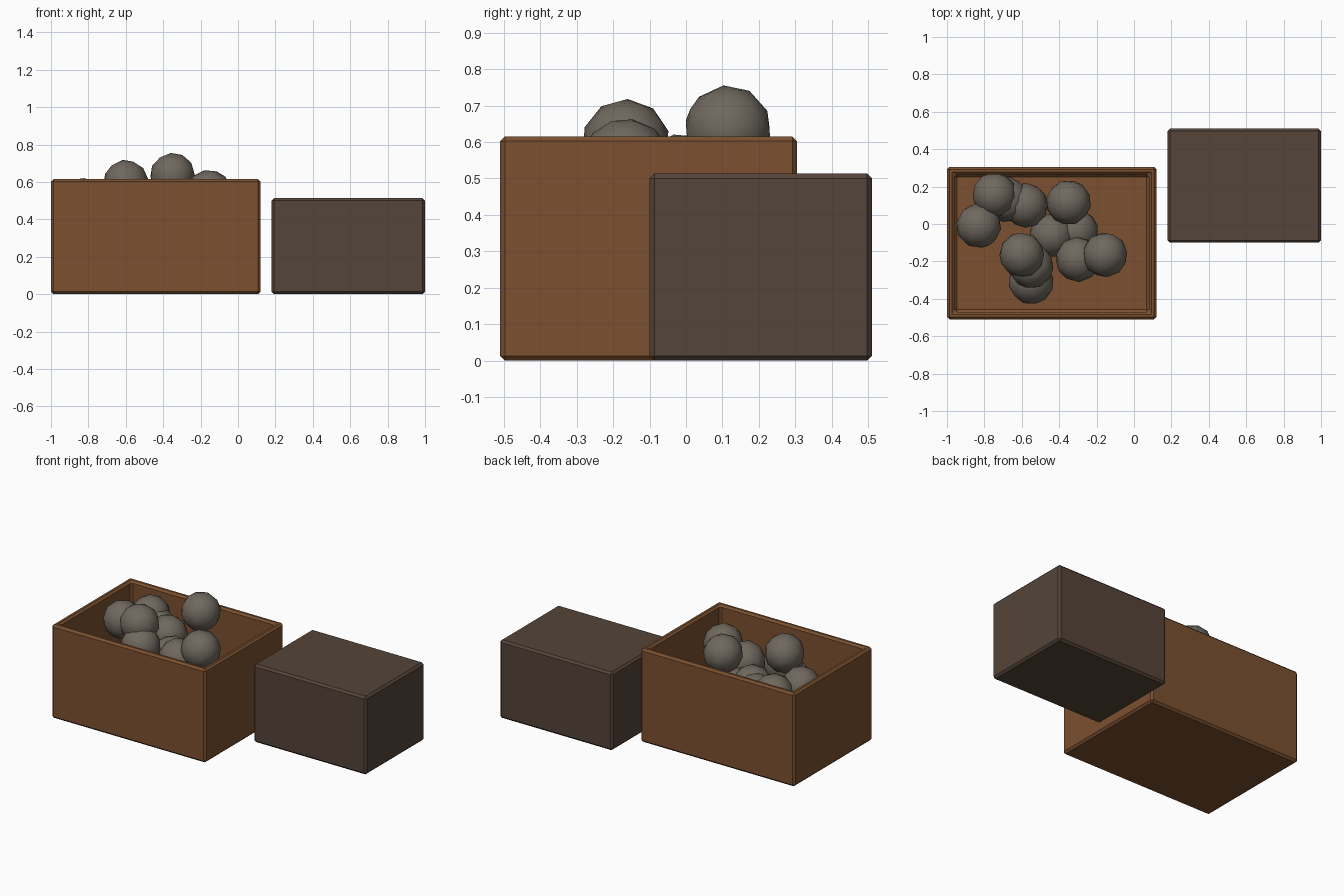
import bpy
import bmesh
import random
from mathutils import Euler, Matrix, Vector

random.seed(4)
cube = bpy.data.objects.get("Cube")
if cube:
    bpy.data.objects.remove(cube, do_unlink=True)


def material(name, rgb):
    mat = bpy.data.materials.new(name)
    mat.use_nodes = True
    mat.diffuse_color = (*rgb, 1)
    bsdf = mat.node_tree.nodes["Principled BSDF"]
    bsdf.inputs["Base Color"].default_value = (*rgb, 1)
    bsdf.inputs["Roughness"].default_value = 0.8
    return mat


brown = material("brown wood", (0.2, 0.082, 0.029))
dark = material("dark wood", (0.09, 0.058, 0.04))
stone = material("grey stone", (0.16, 0.138, 0.112))


def finish(bm, name, mat):
    mesh = bpy.data.meshes.new(name)
    bm.to_mesh(mesh)
    bm.free()
    mesh.materials.append(mat)
    obj = bpy.data.objects.new(name, mesh)
    bpy.context.collection.objects.link(obj)
    return obj


def crate(name, low, high, mat, wall=0, floor=0):
    """Bevelled box; a wall thickness hollows it out from the top."""
    low, high = Vector(low), Vector(high)
    bm = bmesh.new()
    bmesh.ops.create_cube(bm, size=1, matrix=Matrix.Translation((low + high) / 2)
                          @ Matrix.Diagonal((*(high - low), 1)))
    if wall:
        top = max(bm.faces, key=lambda f: f.calc_center_median().z)
        bmesh.ops.inset_region(bm, faces=[top], thickness=wall)
        pit = bmesh.ops.extrude_face_region(bm, geom=[top])["geom"]
        verts = [v for v in pit if isinstance(v, bmesh.types.BMVert)]
        if top.is_valid:
            bmesh.ops.delete(bm, geom=[top], context="FACES_ONLY")
        bmesh.ops.translate(bm, verts=verts, vec=(0, 0, floor - high.z))
        bmesh.ops.recalc_face_normals(bm, faces=bm.faces)
    obj = finish(bm, name, mat)
    bevel = obj.modifiers.new("edge bevel", "BEVEL")
    bevel.width = 0.013
    bevel.segments = 1
    return obj


# Open crate and closed crate beside it
crate("open_crate", (-1, -0.51, 0), (0.12, 0.305, 0.615), brown, 0.057, 0.06)
crate("closed_crate", (0.18, -0.1, 0), (1, 0.51, 0.513), dark)

# Stones heaped in the open crate
stones = [
    (-0.35, 0.115, 0.635), (-0.60, -0.165, 0.598), (-0.155, -0.165, 0.545),
    (-0.745, 0.155, 0.495), (-0.83, -0.01, 0.502), (-0.55, -0.225, 0.49),
    (-0.55, -0.31, 0.36), (-0.30, -0.19, 0.46), (-0.44, -0.06, 0.39),
    (-0.31, -0.04, 0.35), (-0.58, 0.10, 0.43), (-0.68, 0.13, 0.44),
]
for i, spot in enumerate(stones):
    turn = Euler([random.uniform(0, 6) for _ in range(3)]).to_matrix().to_4x4()
    bm = bmesh.new()
    bmesh.ops.create_icosphere(bm, subdivisions=2, radius=0.121,
                               matrix=Matrix.Translation(spot) @ turn)
    for face in bm.faces:
        face.smooth = True
    finish(bm, f"stone_{i + 1}", stone)
